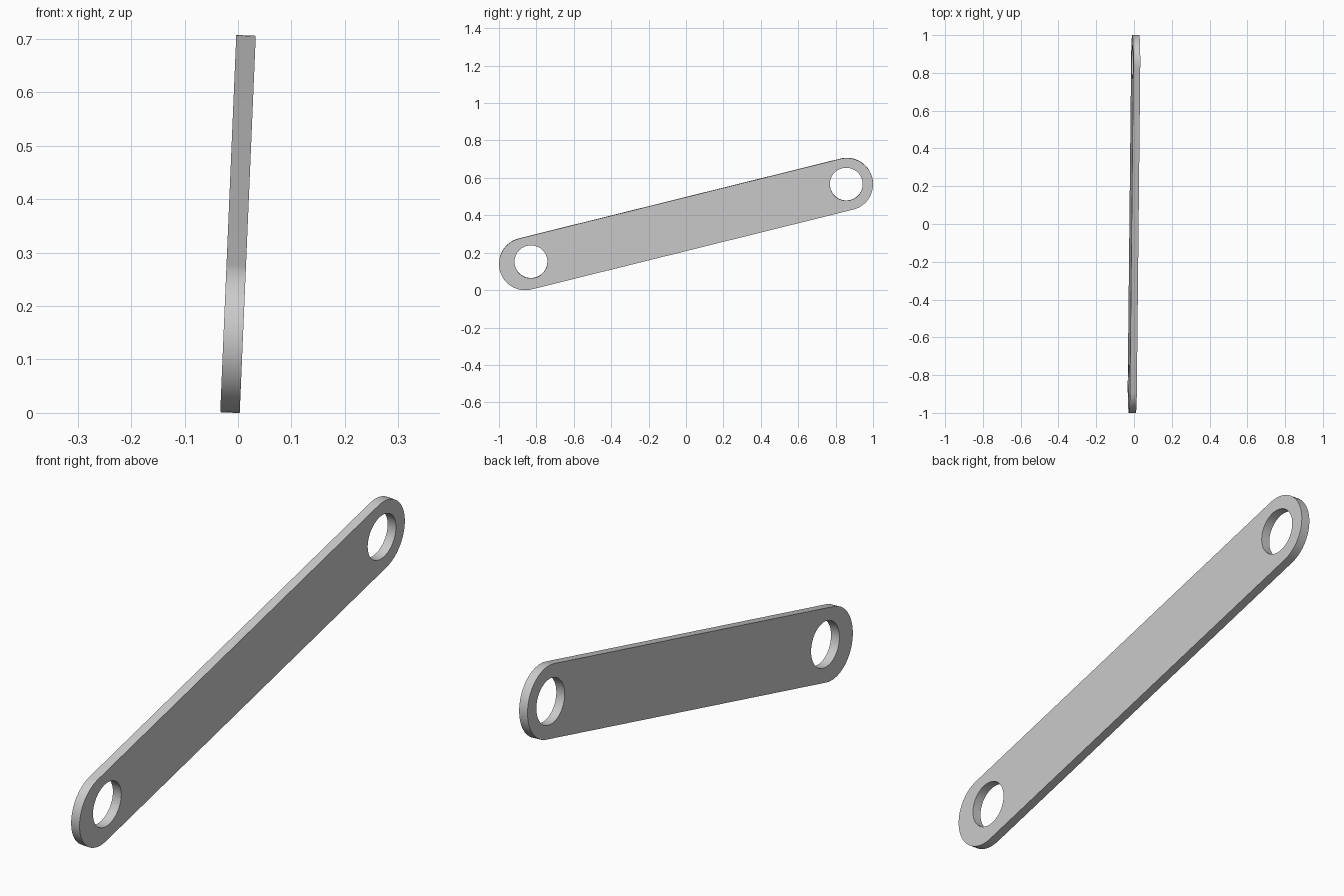
import bpy, bmesh
from math import cos, sin, pi, atan2
from mathutils import Matrix

cube = bpy.data.objects.get("Cube")
if cube:
    bpy.data.objects.remove(cube, do_unlink=True)

THICKNESS = 0.0365
END_RADIUS, HOLE_RADIUS = 0.14, 0.088
MID_Z = 0.3535
LOW, HIGH = (-0.86, 0.14 - MID_Z), (0.86, 0.567 - MID_Z)   # centres of the rounded ends
HOLES = [(-0.829, 0.152 - MID_Z), (0.857, 0.567 - MID_Z)]
TILT = 0.0425


def arc(centre, radius, start, sweep, steps):
    return [(centre[0] + radius * cos(start + sweep * i / steps),
             centre[1] + radius * sin(start + sweep * i / steps))
            for i in range(steps + 1)]


def add_loop(curve, points):
    spline = curve.splines.new("POLY")
    spline.points.add(len(points) - 1)
    for p, (u, v) in zip(spline.points, points):
        p.co = (u, v, 0, 1)
    spline.use_cyclic_u = True


# Flat outline: rounded bar with a round hole near each end
curve = bpy.data.curves.new("link_bar", "CURVE")
curve.dimensions = "2D"
curve.fill_mode = "BOTH"
curve.extrude = THICKNESS / 2
slope = atan2(HIGH[1] - LOW[1], HIGH[0] - LOW[0])
add_loop(curve, arc(HIGH, END_RADIUS, slope - pi / 2, pi, 32)
         + arc(LOW, END_RADIUS, slope + pi / 2, pi, 32))
for hole in HOLES:
    add_loop(curve, arc(hole, HOLE_RADIUS, 0, 2 * pi, 64)[:-1])

bar = bpy.data.objects.new("link_bar", curve)
bpy.context.collection.objects.link(bar)
for o in bpy.context.selected_objects:
    o.select_set(False)
bar.select_set(True)
bpy.context.view_layer.objects.active = bar
bpy.ops.object.convert(target="MESH")
bar = bpy.context.object

# Stand the plate upright along y, leaning slightly sideways
upright = Matrix(((0, 0, 1, 0), (1, 0, 0, 0), (0, 1, 0, 0), (0, 0, 0, 1)))
place = Matrix.Translation((0, 0, MID_Z)) @ Matrix.Rotation(TILT, 4, "Y") @ upright
bm = bmesh.new()
bm.from_mesh(bar.data)
bmesh.ops.remove_doubles(bm, verts=bm.verts, dist=1e-5)
bmesh.ops.transform(bm, matrix=place, verts=bm.verts)
bmesh.ops.recalc_face_normals(bm, faces=bm.faces)
bm.to_mesh(bar.data)
bm.free()

# Plain grey metal
grey = bpy.data.materials.new("light_grey")
grey.use_nodes = True
colour = (0.6, 0.6, 0.6, 1)
grey.diffuse_color = colour
grey.node_tree.nodes["Principled BSDF"].inputs["Base Color"].default_value = colour
bar.data.materials.clear()
bar.data.materials.append(grey)
bpy.ops.object.shade_smooth_by_angle()
